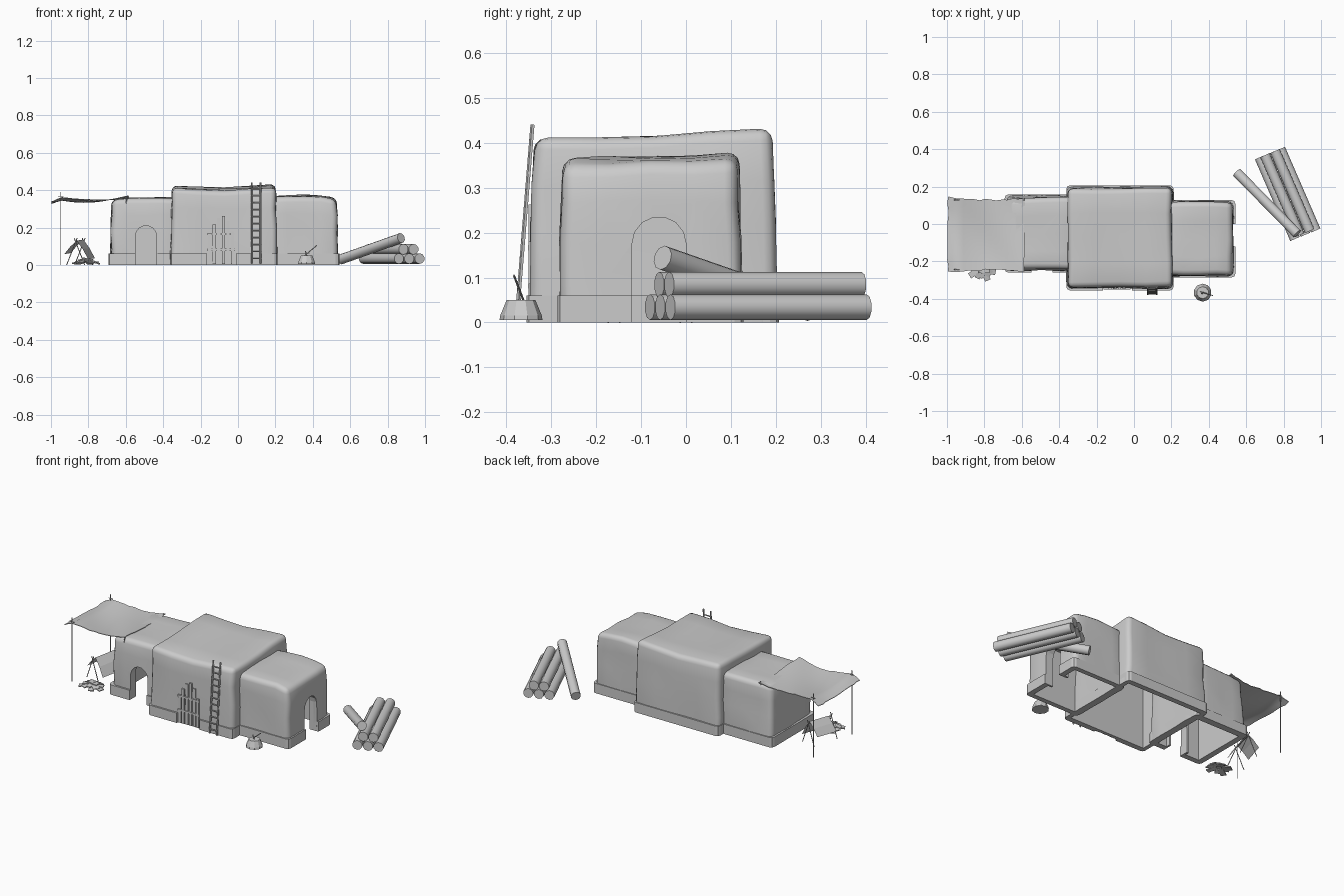
import bpy, bmesh, math, random
from mathutils import Vector, Matrix

if "Cube" in bpy.data.objects:
    bpy.data.objects.remove(bpy.data.objects["Cube"])

random.seed(4)


def finish(name, bm, smooth=None):
    bmesh.ops.recalc_face_normals(bm, faces=bm.faces[:])
    me = bpy.data.meshes.new(name)
    bm.to_mesh(me)
    bm.free()
    ob = bpy.data.objects.new(name, me)
    bpy.context.collection.objects.link(ob)
    if smooth:
        shade(ob, smooth)
    return ob


def activate(ob):
    bpy.ops.object.select_all(action='DESELECT')
    ob.select_set(True)
    bpy.context.view_layer.objects.active = ob


def shade(ob, deg):
    activate(ob)
    bpy.ops.object.shade_smooth_by_angle(angle=math.radians(deg))


def add_box(bm, lo, hi, rot=None):
    lo, hi = Vector(lo), Vector(hi)
    m = Matrix.Translation((lo + hi) / 2)
    if rot:
        m = m @ rot
    m = m @ Matrix.Diagonal((*(hi - lo), 1))
    return bmesh.ops.create_cube(bm, size=1, matrix=m)


def box(name, lo, hi):
    bm = bmesh.new()
    add_box(bm, lo, hi)
    return finish(name, bm)


def rod(bm, a, b, r, sides=6, r2=None):
    a, b = Vector(a), Vector(b)
    d = b - a
    m = Matrix.Translation((a + b) / 2) @ d.to_track_quat('Z', 'Y').to_matrix().to_4x4()
    bmesh.ops.create_cone(bm, cap_ends=True, segments=sides, radius1=r,
                          radius2=r if r2 is None else r2, depth=d.length, matrix=m)


def cut(ob, tool):
    mod = ob.modifiers.new("cut", 'BOOLEAN')
    mod.operation, mod.solver, mod.object = 'DIFFERENCE', 'EXACT', tool
    activate(ob)
    bpy.ops.object.modifier_apply(modifier=mod.name)
    bpy.data.objects.remove(tool)


def arch_cutter(centre, half, top, facing):
    # upright arch profile pushed through the wall
    spring = top - half
    prof = [(-half, -0.1)] + [(half * math.cos(t), spring + half * math.sin(t))
            for t in [math.pi * (1 - i / 7) for i in range(8)]] + [(half, -0.1)]
    bm = bmesh.new()
    x, y = centre
    if facing == 'front':
        vs = [bm.verts.new((x + p, y - 0.1, z)) for p, z in prof]
        push = (0, 0.2, 0)
    else:
        vs = [bm.verts.new((x - 0.1, y + p, z)) for p, z in prof]
        push = (0.2, 0, 0)
    f = bm.faces.new(vs)
    g = bmesh.ops.extrude_face_region(bm, geom=[f])
    bmesh.ops.translate(bm, vec=push, verts=[v for v in g['geom'] if isinstance(v, bmesh.types.BMVert)])
    return finish("cutter", bm)


def block(name, x0, x1, y0, y1, tops, dip, plinth, door=None, narrow=0):
    # mud-brick room: uneven box with soft edges, hollow inside
    fl, fr, bl, br = tops
    bm = bmesh.new()
    bmesh.ops.create_cube(bm, size=1)
    bmesh.ops.subdivide_edges(bm, edges=bm.edges[:], cuts=3, use_grid_fill=True)
    for v in bm.verts:
        u, w, h = v.co.x + .5, v.co.y + .5, v.co.z + .5
        top = (fl * (1 - u) + fr * u) * (1 - w) + (bl * (1 - u) + br * u) * w
        top -= dip * math.sin(math.pi * u)
        k = 1 - 0.035 * h ** 2
        n = [random.uniform(-.005, .005) for _ in range(3)]
        v.co = ((x0 + x1) / 2 + (u - .5) * (x1 - x0) * k + n[0],
                (y0 + y1) / 2 + (w - .5) * (y1 - y0) * k + n[1] - narrow * (1 - u) * w * h,
                top * h + (n[2] if h > .1 else 0))
    bm.normal_update()
    sharp = [e for e in bm.edges if e.calc_face_angle(0) > 1.0
             and max(v.co.z for v in e.verts) > 0.02]
    bmesh.ops.bevel(bm, geom=sharp, offset=0.028, segments=3, profile=0.5, affect='EDGES')
    room = finish(name, bm)
    t = 0.024
    zt = min(tops) - dip - t
    cut(room, box("cutter", (x0 + t, y0 + t, -0.1), (x1 - t, y1 - t - narrow, zt)))

    # low footing round the walls
    px0, px1, py0, py1 = plinth
    bm = bmesh.new()
    add_box(bm, (px0, py0, 0), (px1, py1, 0.06))
    up = [e for e in bm.edges if abs(e.verts[0].co.z - e.verts[1].co.z) > .01]
    bmesh.ops.bevel(bm, geom=up, offset=0.02, segments=2, profile=0.5, affect='EDGES')
    foot = finish(name + "_footing", bm)
    cut(foot, box("cutter", (x0 + t, y0 + t, -0.1), (x1 - t, y1 - t, 0.2)))
    if door:
        # thick jamb behind the doorway
        (cx, cy), half, top, facing = door
        e = half + .012
        if facing == 'front':
            jamb = box(name + "_jamb", (cx - e, cy + .015, 0), (cx + e, cy + .05, top + .012))
        else:
            jamb = box(name + "_jamb", (cx - .05, cy - e, 0), (cx - .015, cy + e, top + .012))
        for ob in (room, foot, jamb):
            cut(ob, arch_cutter(*door))
    shade(room, 40)
    return foot


mid_foot = block("main_room", -.36, .21, -.345, .198, (.413, .41, .428, .43), .012,
                 (-.362, .212, -.355, .207))
cut(mid_foot, box("cutter", (-.165, -.5, -.1), (-.01, -.25, .2)))
block("left_room", -.68, -.32, -.25, .152, (.348, .355, .352, .362), -.004,
      (-.692, -.32, -.26, .158), ((-.492, -.25), .057, .21, 'front'), .012)
block("right_room", .17, .533, -.28, .122, (.362, .352, .372, .36), -.01,
      (.17, .542, -.286, .128), ((.533, -.06), .06, .235, 'right'))

# old plank door in the front wall
bm = bmesh.new()
for i, h in enumerate((.17, .215, .25, .262, .235, .18)):
    x = -.16 + i * .0245
    add_box(bm, (x, -.347 - .003 * (i % 2), .005), (x + .017, -.33, h))
for z in (.075, .16):
    add_box(bm, (-.162, -.351, z), (-.018, -.335, z + .012))
finish("plank_door", bm)

# ladder leaning on the front wall
bm = bmesh.new()
for x in (.073, .121):
    rod(bm, (x, -.376, .008), (x, -.341, .44), .005, 5)
for i in range(11):
    s = (i + .7) / 11.6
    y, z = -.376 + .035 * s, .008 + .432 * s
    rod(bm, (.069, y, z), (.125, y, z), .004, 5)
finish("ladder", bm)

# tub with sticks
bm = bmesh.new()
rod(bm, (.367, -.367, .005), (.367, -.367, .016), .048, 10, .046)
rod(bm, (.367, -.367, .016), (.367, -.367, .05), .046, 10, .032)
rod(bm, (.35, -.36, .045), (.422, -.383, .105), .0025, 5)
rod(bm, (.37, -.37, .045), (.36, -.372, .075), .003, 5)
finish("tub", bm, 30)

# stacked logs
bm = bmesh.new()
along = Vector((-.195, .45, 0))
side = Vector((.925, .38, 0)).normalized()
start = Vector((.918, -.062, 0))
for row, (z, offs) in enumerate(((.034, (-.06, 0, .06)), (.084, (-.029, .029)))):
    for o in offs:
        p = start + side * o + Vector((0, 0, z)) + along * (.01 + .02 * row)
        rod(bm, p, p + along * (.97 - .02 * row), .0285, 10)
rod(bm, (.55, .275, .03), (.872, -.052, .144), .0275, 10)
finish("logs", bm, 40)

# cloth awning
bm = bmesh.new()
NX, NY = 14, 12
bmesh.ops.create_grid(bm, x_segments=NX, y_segments=NY, size=.5)
for v in bm.verts:
    u, w = v.co.x + .5, v.co.y + .5
    edge_x, edge_y = abs(u - .5) > .49, abs(w - .5) > .49
    sag = math.sin(math.pi * u) * .02 + math.sin(math.pi * w) * .008
    z = .367 + .001 * u - sag - .028 * max(0, (.14 - u) / .14) + .005 * math.sin(7 * u + 5 * w)
    v.co = (-1 + .41 * u + (random.uniform(0, .008) if edge_x else 0),
            -.258 + .4 * w - .012 * math.sin(math.pi * u) * (w - .5) * 2
            + (random.uniform(-.006, .006) if edge_y else 0), z)
bmesh.ops.solidify(bm, geom=bm.faces[:], thickness=.003)
finish("awning", bm, 40)

# awning poles and roof pegs
bm = bmesh.new()
for y in (-.243, .128):
    rod(bm, (-.948, y, 0), (-.948, y, .39), .0025, 6)
    rod(bm, (-.6, y, .33), (-.59, y, .37), .0025, 6)
    rod(bm, (-.962, y, .365), (-.934, y, .365), .002, 5)
finish("awning_poles", bm)

# small hide-drying frame under the awning
bm = bmesh.new()
ends = [Vector((-.868, -.16, .125)), Vector((-.825, .0, .125))]
across = Vector((.965, -.26, 0)).normalized()
for e in ends:
    for s in (-1, 1):
        rod(bm, e + across * -s * .008 + Vector((0, 0, .018)),
            e + across * s * .05 - Vector((0, 0, .125)), .0025, 5)
rod(bm, ends[0], ends[1], .003, 5)
finish("hide_frame", bm)

bm = bmesh.new()
a, b = ends[0].lerp(ends[1], .12), ends[0].lerp(ends[1], .95)
rows = []
for o, z in ((-.068, .058), (-.035, .098), (0, .13), (.034, .085), (.064, .03)):
    rows.append([bm.verts.new((*(p + across * o).xy, z + d)) for p, d in ((a, 0), (b, .006))])
for r, q in zip(rows, rows[1:]):
    bm.faces.new((r[0], r[1], q[1], q[0]))
bmesh.ops.solidify(bm, geom=bm.faces[:], thickness=.003)
finish("hide", bm)

# heap of loose boards
bm = bmesh.new()
for i in range(15):
    t = i * 2.4
    r = .054 * math.sqrt((i + .5) / 15)
    c = Vector((-.812 + r * math.cos(t), -.243 + r * math.sin(t) * .8, .038 - .5 * r))
    s = Vector((random.uniform(.022, .03), random.uniform(.012, .02), .003))
    rot = Matrix.Rotation(t, 4, 'Z') @ Matrix.Rotation(random.uniform(.1, .35), 4, 'Y')
    add_box(bm, c - s, c + s, rot)
finish("board_heap", bm)
